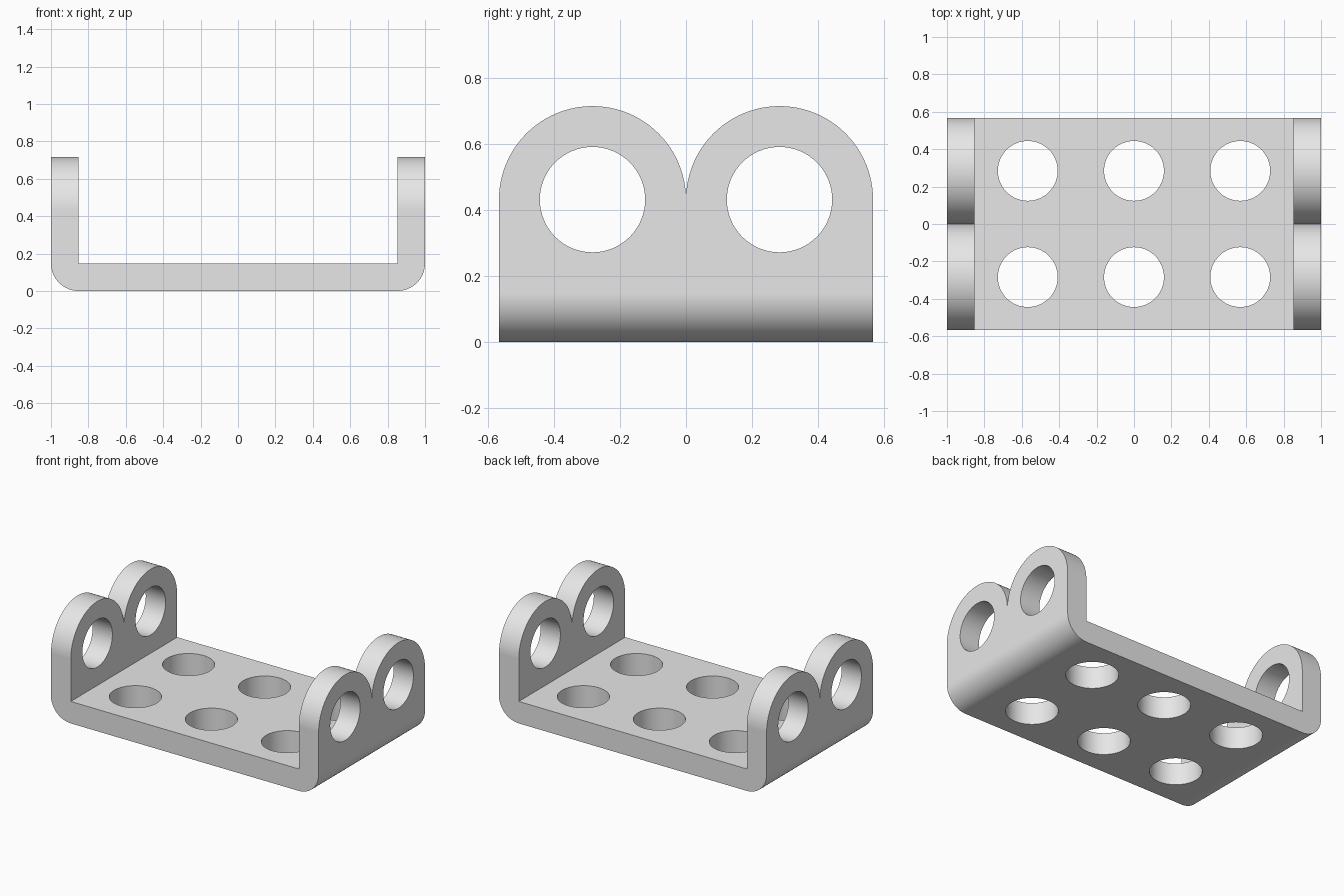
import bpy, bmesh
from math import sin, cos, pi, radians
from mathutils import Matrix, Vector

cube = bpy.data.objects.get("Cube")
if cube:
    bpy.data.objects.remove(cube, do_unlink=True)

PITCH = 0.568        # spacing of the holes
T = 0.148            # plate thickness and outer bend radius
HOLE = 0.16          # hole radius
R = PITCH / 2        # ear radius
EAR_Z = T + R        # height of the ear holes

grey = bpy.data.materials.new("light grey")
grey.use_nodes = True
grey.diffuse_color = (0.8, 0.8, 0.8, 1)
grey.node_tree.nodes["Principled BSDF"].inputs["Base Color"].default_value = (0.8, 0.8, 0.8, 1)


def make_object(name, bm):
    bmesh.ops.recalc_face_normals(bm, faces=bm.faces)
    mesh = bpy.data.meshes.new(name)
    bm.to_mesh(mesh)
    bm.free()
    mesh.materials.append(grey)
    obj = bpy.data.objects.new(name, mesh)
    bpy.context.collection.objects.link(obj)
    return obj


def prism(name, points, direction):
    """Extrude a closed outline both ways along a direction."""
    d = Vector(direction)
    bm = bmesh.new()
    face = bm.faces.new([bm.verts.new(Vector(p) - d) for p in points])
    ext = bmesh.ops.extrude_face_region(bm, geom=[face])["geom"]
    bmesh.ops.translate(bm, vec=2 * d, verts=[v for v in ext if isinstance(v, bmesh.types.BMVert)])
    return make_object(name, bm)


def arc(cx, cy, r, start, end, steps):
    angles = [radians(start + (end - start) * i / steps) for i in range(steps + 1)]
    return [(cx + r * cos(a), cy + r * sin(a)) for a in angles]


def boolean(obj, cutter, operation):
    mod = obj.modifiers.new(operation.lower(), "BOOLEAN")
    mod.operation, mod.solver, mod.object = operation, "EXACT", cutter
    bpy.context.view_layer.objects.active = obj
    bpy.ops.object.modifier_apply(modifier=mod.name)
    bpy.data.objects.remove(cutter, do_unlink=True)


# Channel with rounded lower outside bends
inner = 1 - T
channel = [(-inner, 1), (-1, 1)] + arc(-inner, T, T, 180, 270, 16)
channel += arc(inner, T, T, 270, 360, 16) + [(1, 1), (inner, 1), (inner, T), (-inner, T)]
bracket = prism("bracket", [(x, 0, z) for x, z in channel], (0, 0.8, 0))

# Trim the side walls to twin round ears
ears = [(-PITCH, -0.2), (PITCH, -0.2)] + arc(R, EAR_Z, R, 0, 180, 48)
ears += arc(-R, EAR_Z, R, 0, 180, 48)[1:]
boolean(bracket, prism("ear_outline", [(0, y, z) for y, z in ears], (1.2, 0, 0)), "INTERSECT")

# Holes through the base and through the ears
bm = bmesh.new()
for y in (-R, R):
    spots = [Matrix.Translation((i * PITCH, y, T / 2)) @ Matrix.Scale(0.1, 4, (0, 0, 1)) for i in (-1, 0, 1)]
    spots.append(Matrix.Translation((0, y, EAR_Z)) @ Matrix.Rotation(pi / 2, 4, "Y"))
    for spot in spots:
        bmesh.ops.create_cone(bm, cap_ends=True, segments=64, radius1=HOLE, radius2=HOLE,
                              depth=2.4, matrix=spot)
boolean(bracket, make_object("hole_cutter", bm), "DIFFERENCE")

# Smooth bends with crisp edges
bpy.ops.object.select_all(action="DESELECT")
bracket.select_set(True)
bpy.context.view_layer.objects.active = bracket
bpy.ops.object.shade_smooth_by_angle(angle=radians(30))
bracket.modifiers.new("flat faces", "WEIGHTED_NORMAL").keep_sharp = True
